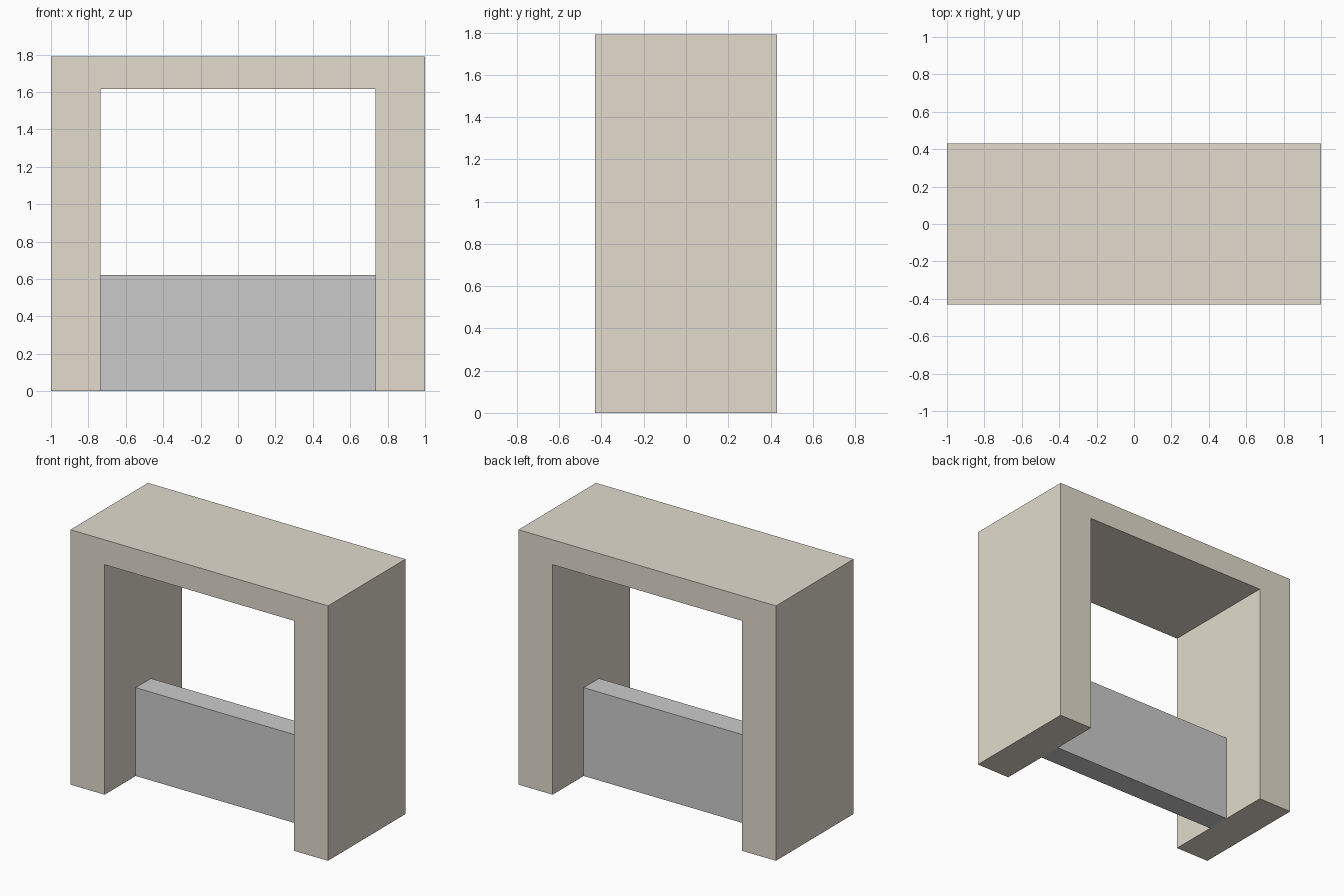
import bpy
import bmesh

if "Cube" in bpy.data.objects:
    bpy.data.objects.remove(bpy.data.objects["Cube"])


def extrude_profile(name, profile, depth):
    """Make a solid from an xz outline, centred on y = 0."""
    bm = bmesh.new()
    face = bm.faces.new([bm.verts.new((x, -depth / 2, z)) for x, z in profile])
    new = bmesh.ops.extrude_face_region(bm, geom=[face])["geom"]
    verts = [v for v in new if isinstance(v, bmesh.types.BMVert)]
    bmesh.ops.translate(bm, verts=verts, vec=(0, depth, 0))
    bmesh.ops.recalc_face_normals(bm, faces=bm.faces)
    mesh = bpy.data.meshes.new(name)
    bm.to_mesh(mesh)
    bm.free()
    obj = bpy.data.objects.new(name, mesh)
    bpy.context.collection.objects.link(obj)
    return obj


HALF_W, HEIGHT, DEPTH = 1.0, 1.79, 0.86
OPEN_W, OPEN_H = 0.735, 1.615

# Outer frame: two legs and a top in one arch-shaped outline
right = [(OPEN_W, OPEN_H), (OPEN_W, 0), (HALF_W, 0), (HALF_W, HEIGHT)]
left = [(-x, z) for x, z in reversed(right)]
frame = extrude_profile("frame", right + left, DEPTH)
tan = bpy.data.materials.new("tan")
tan.diffuse_color = (0.76, 0.71, 0.61, 1)
tan.use_nodes = True
tan.node_tree.nodes["Principled BSDF"].inputs["Base Color"].default_value = tan.diffuse_color
frame.data.materials.append(tan)

# Low panel between the legs
extrude_profile("lower_panel",
                [(-OPEN_W, 0), (OPEN_W, 0), (OPEN_W, 0.62), (-OPEN_W, 0.62)],
                0.17)
